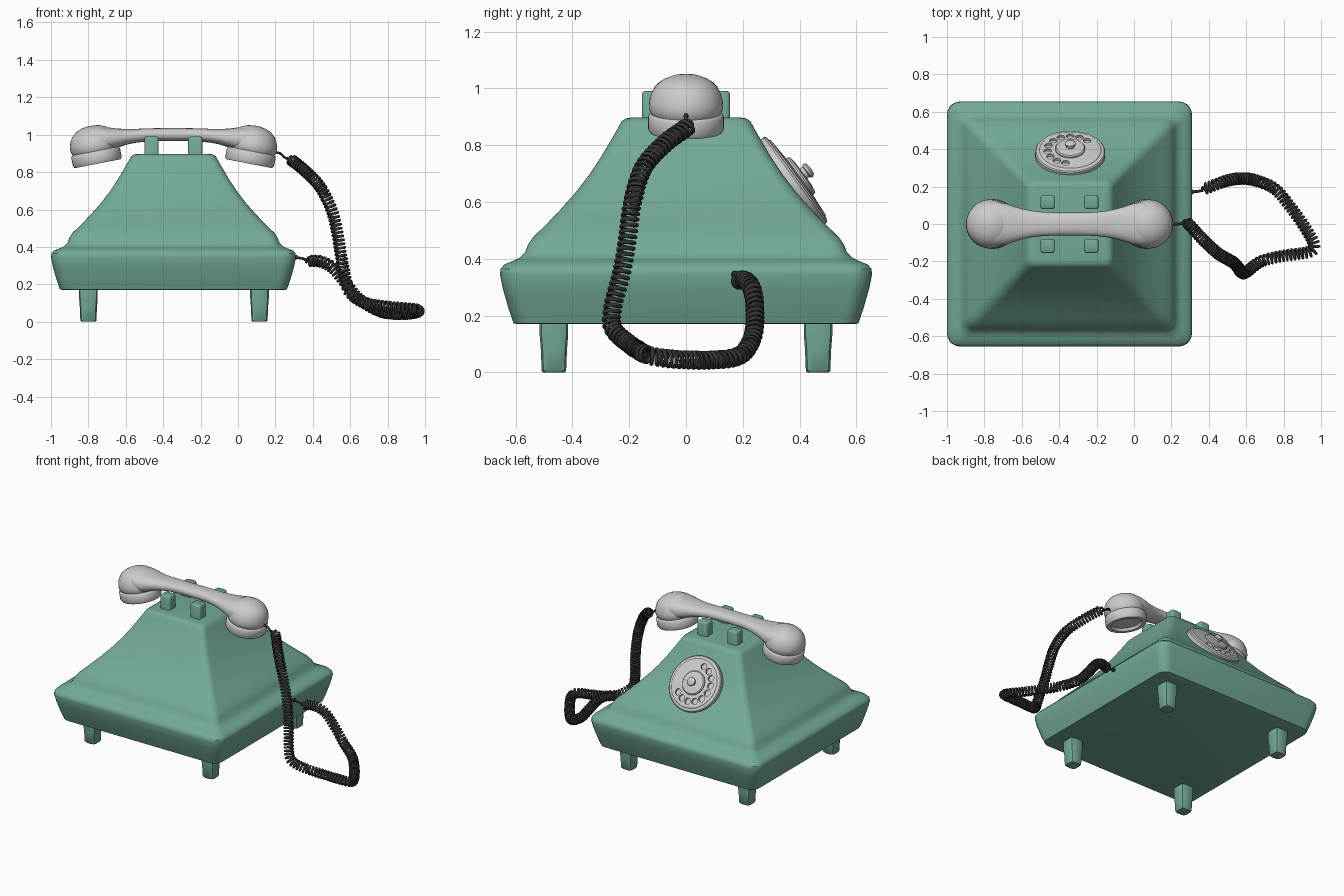
import bpy, bmesh
from math import sin, cos, pi, radians
from mathutils import Vector, Matrix

if "Cube" in bpy.data.objects:
    bpy.data.objects.remove(bpy.data.objects["Cube"])

CX = -0.345


def material(name, rgb):
    m = bpy.data.materials.new(name)
    m.diffuse_color = (*rgb, 1)
    m.use_nodes = True
    m.node_tree.nodes["Principled BSDF"].inputs["Base Color"].default_value = m.diffuse_color
    return m


GREEN = material("green_enamel", (0.17, 0.40, 0.31))
BLACK = material("black_cord", (0.035, 0.035, 0.035))


def smooth(ob, angle=38):
    bpy.ops.object.select_all(action='DESELECT')
    ob.select_set(True)
    bpy.context.view_layer.objects.active = ob
    bpy.ops.object.shade_smooth_by_angle(angle=radians(angle))


def loft(name, rings, mat=None, angle=38, matrix=Matrix()):
    """Skin a closed solid over equal-sized rings of points."""
    bm = bmesh.new()
    vs = [[bm.verts.new(matrix @ Vector(p)) for p in ring] for ring in rings]
    n = len(vs[0])
    for a, b in zip(vs, vs[1:]):
        for i in range(n):
            j = (i + 1) % n
            bm.faces.new((a[i], a[j], b[j], b[i]))
    bm.faces.new(vs[0])
    bm.faces.new(vs[-1])
    bmesh.ops.recalc_face_normals(bm, faces=bm.faces)
    me = bpy.data.meshes.new(name)
    bm.to_mesh(me)
    bm.free()
    ob = bpy.data.objects.new(name, me)
    bpy.context.collection.objects.link(ob)
    if mat:
        me.materials.append(mat)
    smooth(ob, angle)
    return ob


def square(h, r, z, x=0, y=0, seg=5):
    """Rounded square ring: half size h, corner radius r."""
    pts = []
    for q, (sx, sy) in enumerate(((1, 1), (-1, 1), (-1, -1), (1, -1))):
        for k in range(seg + 1):
            a = pi / 2 * (q + k / seg)
            pts.append((x + sx * (h - r) + r * cos(a), y + sy * (h - r) + r * sin(a), z))
    return pts


def turned(name, profile, matrix, mat=None, n=40, angle=38):
    """Lathe a (radius, height) profile."""
    rings = [[(r * cos(2 * pi * i / n), r * sin(2 * pi * i / n), h) for i in range(n)]
             for r, h in profile]
    return loft(name, rings, mat, angle, matrix)


# Body: flared base, step, concave pyramid
body = [(.595, .06, .17), (.607, .06, .173), (.625, .065, .225), (.645, .07, .295),
        (.655, .07, .345), (.653, .07, .364), (.64, .07, .38), (.61, .06, .392),
        (.585, .06, .404), (.567, .05, .422), (.556, .05, .45), (.538, .05, .477),
        (.50, .045, .513), (.445, .045, .57), (.39, .045, .632), (.34, .042, .697),
        (.295, .04, .765), (.26, .04, .825), (.236, .04, .867), (.226, .04, .885),
        (.212, .04, .894), (.195, .03, .897)]
loft("body", [square(h, r, z, CX) for h, r, z in body], GREEN)

# Tapered feet
for x in (-.80, .115):
    for y in (-.465, .465):
        loft("foot", [square(h, .022, z, x, y, 2) for h, z in
                      ((.038, 0), (.043, .006), (.046, .08), (.05, .13), (.05, .175))], GREEN)

# Cradle prongs
for x in (-.462, -.228):
    for y in (-.117, .117):
        loft("cradle_prong", [square(h, .014, z, x, y, 3) for h, z in
                              ((.038, .87), (.038, .98), (.035, .987), (.03, .99))], GREEN)

# Handset ear and mouth cups, tilted towards the middle
cup = [(.03, .018), (.092, .018), (.10, .0), (.126, 0), (.133, .012), (.133, .058), (.128, .066),
       (.123, .068), (.126, .074), (.131, .09), (.130, .11), (.122, .14), (.107, .165),
       (.083, .186), (.05, .2), (.015, .206)]
for side, part in ((-1, "earpiece"), (1, "mouthpiece")):
    M = Matrix.Translation((CX + side * .405, 0, .845)) @ Matrix.Rotation(side * radians(11), 4, 'Y')
    turned(part, cup, M)

# Handset handle: (distance from middle, top, bottom, half width)
half = [(.06, 1.035, .966, .061), (.14, 1.034, .964, .064), (.20, 1.031, .957, .071),
        (.25, 1.030, .947, .081), (.30, 1.033, .93, .096), (.34, 1.038, .915, .11),
        (.39, 1.043, .91, .118), (.43, 1.043, .92, .11), (.455, 1.03, .93, .09)]
stations = [(-d, *s) for d, *s in reversed(half)] + half


def oval(d, top, bot, w, n=32):
    f = lambda v: (abs(v) ** .85) * (1 if v > 0 else -1)
    return [(CX + d, w * f(cos(2 * pi * i / n)),
             (top + bot) / 2 + (top - bot) / 2 * f(sin(2 * pi * i / n))) for i in range(n)]


loft("handset_handle", [oval(*s) for s in stations])

# Dial frame on the sloping +y face
N = Vector((0, .806, .592)).normalized()
X = Vector((-1, 0, 0))
D = Matrix((X, N.cross(X), N)).transposed().to_4x4()
D.translation = (CX + .004, .389, .681)
dial = turned("dial", [(.17, -.05), (.18, -.04), (.187, -.03), (.187, -.006), (.182, .001),
                       (.168, .004), (.164, .008), (.075, .014)], D, n=56, angle=30)

# Finger holes sunk into the dial
bm = bmesh.new()
for i in range(10):
    a = radians(78 - i * 24)
    bmesh.ops.create_cone(bm, cap_ends=True, segments=16, radius1=.021, radius2=.021, depth=.04,
                          matrix=D @ Matrix.Translation((.122 * cos(a), .122 * sin(a), .016)))
me = bpy.data.meshes.new("hole_cutter")
bm.to_mesh(me)
bm.free()
cutter = bpy.data.objects.new("hole_cutter", me)
cutter.hide_render = True
bpy.context.collection.objects.link(cutter)
mod = dial.modifiers.new("holes", 'BOOLEAN')
mod.object = cutter
mod.solver = 'EXACT'
bpy.context.view_layer.objects.active = dial
bpy.ops.object.modifier_apply(modifier=mod.name)
bpy.data.objects.remove(cutter)
smooth(dial, 30)

# Dial hub and knob
turned("dial_hub", [(.08, .0), (.08, .02), (.074, .027), (.045, .031), (.02, .031)], D)
turned("dial_knob", [(.022, .02), (.022, .042), (.028, .046), (.028, .054), (.02, .061), (.006, .063)], D, n=24)

# Cord path from handset to the body's right side
path = [Vector(p) for p in (
    (.18, 0, .91), (.225, 0, .90), (.252, .002, .877), (.285, .005, .865), (.36, -.075, .805),
    (.44, -.15, .72), (.50, -.188, .60), (.53, -.205, .48), (.55, -.225, .36),
    (.575, -.258, .23), (.60, -.257, .155), (.68, -.20, .10), (.80, -.17, .08),
    (.94, -.148, .067), (.962, -.11, .055), (.915, -.02, .045), (.83, .10, .044),
    (.75, .19, .06), (.65, .233, .12), (.58, .243, .2), (.51, .235, .285),
    (.44, .212, .322), (.375, .185, .325), (.345, .175, .338), (.29, .172, .345))]
dense = []
for i in range(len(path) - 1):
    p0, p1, p2, p3 = (path[max(0, min(len(path) - 1, i + k))] for k in (-1, 0, 1, 2))
    for k in range(60):
        t = k / 60
        dense.append(.5 * (2 * p1 + (p2 - p0) * t + (2 * p0 - 5 * p1 + 4 * p2 - p3) * t * t
                           + (3 * p1 - p0 - 3 * p2 + p3) * t ** 3))
dense.append(path[-1])
dist = [0]
for a, b in zip(dense, dense[1:]):
    dist.append(dist[-1] + (b - a).length)
total = dist[-1]

# Wind the wire round the path, straight at both ends
PITCH, STEP, COIL = .021, 13, .027
count = int(total / PITCH * STEP)
wire, normal, j = [], Vector((0, 1, 0)), 0
for k in range(count + 1):
    s = total * k / count
    while j < len(dist) - 2 and dist[j + 1] < s:
        j += 1
    p = dense[j].lerp(dense[j + 1], (s - dist[j]) / (dist[j + 1] - dist[j]))
    tan = (dense[min(j + 6, len(dense) - 1)] - dense[max(j - 6, 0)]).normalized()
    normal = (normal - tan * normal.dot(tan)).normalized()
    ramp = max(0, min(1, (s - .095) / .025, (total - s - .075) / .025))
    a = 2 * pi * k / STEP
    wire.append(p + COIL * ramp * (normal * cos(a) + tan.cross(normal) * sin(a)))
cu = bpy.data.curves.new("coiled_cord", 'CURVE')
cu.dimensions = '3D'
cu.bevel_depth = .0075
cu.bevel_resolution = 1
cu.use_fill_caps = True
sp = cu.splines.new('POLY')
sp.points.add(len(wire) - 1)
for pt, w in zip(sp.points, wire):
    pt.co = (*w, 1)
cord = bpy.data.objects.new("coiled_cord", cu)
bpy.context.collection.objects.link(cord)
cu.materials.append(BLACK)
bpy.ops.object.select_all(action='DESELECT')
cord.select_set(True)
bpy.context.view_layer.objects.active = cord
bpy.ops.object.convert(target='MESH')
smooth(bpy.context.object, 60)

# Cord sockets
for name, pos in (("handset_socket", (.185, 0, .908)), ("body_socket", (.30, .172, .345))):
    M = Matrix.Translation(pos) @ Matrix.Rotation(pi / 2, 4, 'Y')
    turned(name, [(.013, -.02), (.013, .014), (.01, .018)], M, BLACK, 12)
